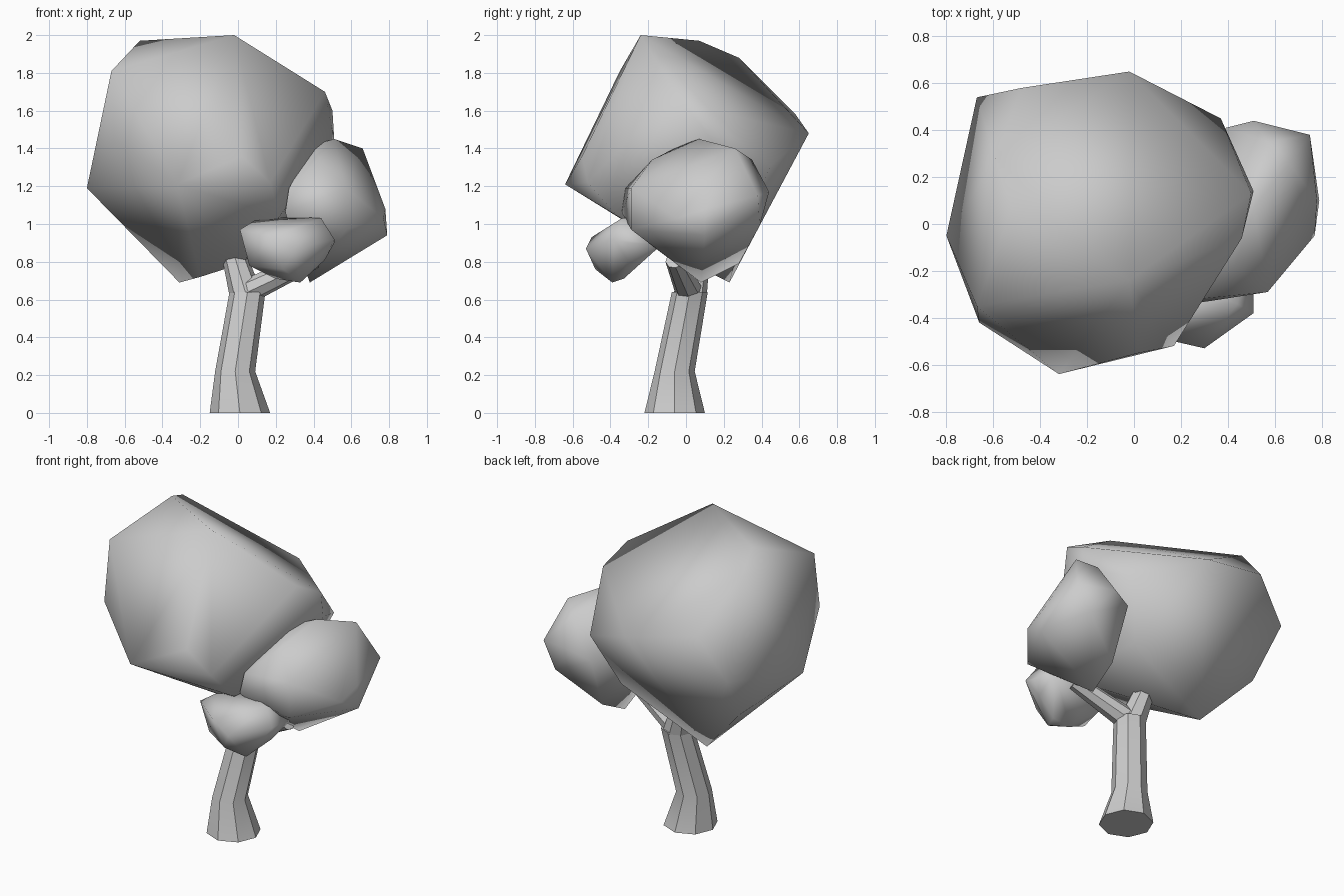
import bpy
import bmesh
import math
from mathutils import Vector

default_cube = bpy.data.objects.get("Cube")
if default_cube:
    bpy.data.objects.remove(default_cube, do_unlink=True)

# One plain clay colour for the whole tree
clay = bpy.data.materials.new("clay_grey")
clay.use_nodes = True
colour = (0.6, 0.6, 0.6, 1)
clay.diffuse_color = colour
clay.node_tree.nodes["Principled BSDF"].inputs["Base Color"].default_value = colour


def finish(name, bm, smooth_angle):
    """Turn a bmesh into a named, clay-coloured object, smooth below the angle."""
    bmesh.ops.recalc_face_normals(bm, faces=bm.faces)
    mesh = bpy.data.meshes.new(name)
    bm.to_mesh(mesh)
    bm.free()
    mesh.materials.append(clay)
    obj = bpy.data.objects.new(name, mesh)
    bpy.context.collection.objects.link(obj)
    bpy.ops.object.select_all(action="DESELECT")
    obj.select_set(True)
    bpy.context.view_layer.objects.active = obj
    bpy.ops.object.shade_smooth_by_angle(angle=math.radians(smooth_angle))


def foliage(name, corners):
    """Faceted clump: the convex hull of its corners, given in hundredths."""
    bm = bmesh.new()
    for corner in corners:
        bm.verts.new(Vector(corner) / 100)
    hull = bmesh.ops.convex_hull(bm, input=bm.verts)
    unused = {e for e in hull["geom_interior"] + hull["geom_unused"]
              if isinstance(e, bmesh.types.BMVert)}
    bmesh.ops.delete(bm, geom=list(unused), context="VERTS")
    finish(name, bm, smooth_angle=75)


def limb(name, rings, sides=8):
    """Flat-sided limb through rings of (centre, radius, axis)."""
    bm = bmesh.new()
    loops = []
    for centre, radius, axis in rings:
        turn = Vector((0, 0, 1)).rotation_difference(Vector(axis))
        loop = []
        for i in range(sides):
            angle = math.tau * i / sides
            offset = Vector((math.cos(angle), math.sin(angle), 0)) * radius
            loop.append(bm.verts.new(Vector(centre) + turn @ offset))
        loops.append(loop)
    for low, high in zip(loops, loops[1:]):
        for i in range(sides):
            j = (i + 1) % sides
            bm.faces.new((low[i], low[j], high[j], high[i]))
    bm.faces.new(list(reversed(loops[0])))
    bm.faces.new(loops[-1])
    finish(name, bm, smooth_angle=35)


# Trunk with a flared foot, leaning and then forking
up = (0, 0, 1)
limb("trunk", [
    ((0.01, -0.06, 0), 0.16, up),
    ((-0.015, -0.06, 0.22), 0.106, up),
    ((0.05, 0.02, 0.64), 0.095, up),
])
limb("crown_branch", [
    ((0.045, 0.02, 0.62), 0.09, up),
    ((-0.035, 0.07, 0.88), 0.06, (-0.3, 0.2, 1)),
])
limb("side_branch", [
    ((0.06, 0.015, 0.65), 0.075, (0.6, -0.1, 0.8)),
    ((0.4, -0.06, 0.81), 0.05, (0.8, -0.2, 0.5)),
])

# Large tilted crown
foliage("main_crown", [
    # upper rim
    (-2, -24, 200), (-52, 7, 197), (-59, 28, 188), (-67, -35, 181),
    (46, -6, 170), (50, 13, 160), (51, 14, 144),
    # back
    (-2, 65, 148), (-48, 58, 158), (-67, 54, 132), (37, 45, 131),
    # front and side
    (-66, -42, 144), (-80, -5, 119), (-32, -64, 121), (-43, -54, 138),
    (17, -52, 122), (2, -55, 136),
    # underside
    (-62, 34, 102), (-31, 23, 69), (-20, 17, 72), (2, 4, 79),
    (22, -36, 104), (25, 30, 97),
])

# Middle clump on the left side
foliage("side_clump", [
    (51, 7, 145), (66, 26, 140), (40, -2, 142), (43, -18, 134),
    (57, 35, 134), (75, 38, 115), (51, 44, 117), (39, 41, 112),
    (78, 10, 108), (79, 10, 94), (77, -5, 103), (57, -29, 119),
    (57, -29, 97), (27, -32, 119), (25, -34, 106), (25, 10, 110),
    (66, 39, 99), (40, 28, 79), (38, 8, 69), (32, -20, 90),
])

# Small clump at the front
foliage("front_clump", [
    (1, -40, 97), (9, -35, 102), (28, -28, 104), (44, -34, 103),
    (51, -38, 92), (51, -31, 90), (46, -31, 81), (49, -13, 89),
    (33, -39, 69), (34, -33, 71), (20, -35, 71), (6, -38, 78),
    (30, -53, 87), (24, -48, 76), (17, -50, 93), (15, -21, 86),
    (38, -20, 88), (5, -26, 83),
])
